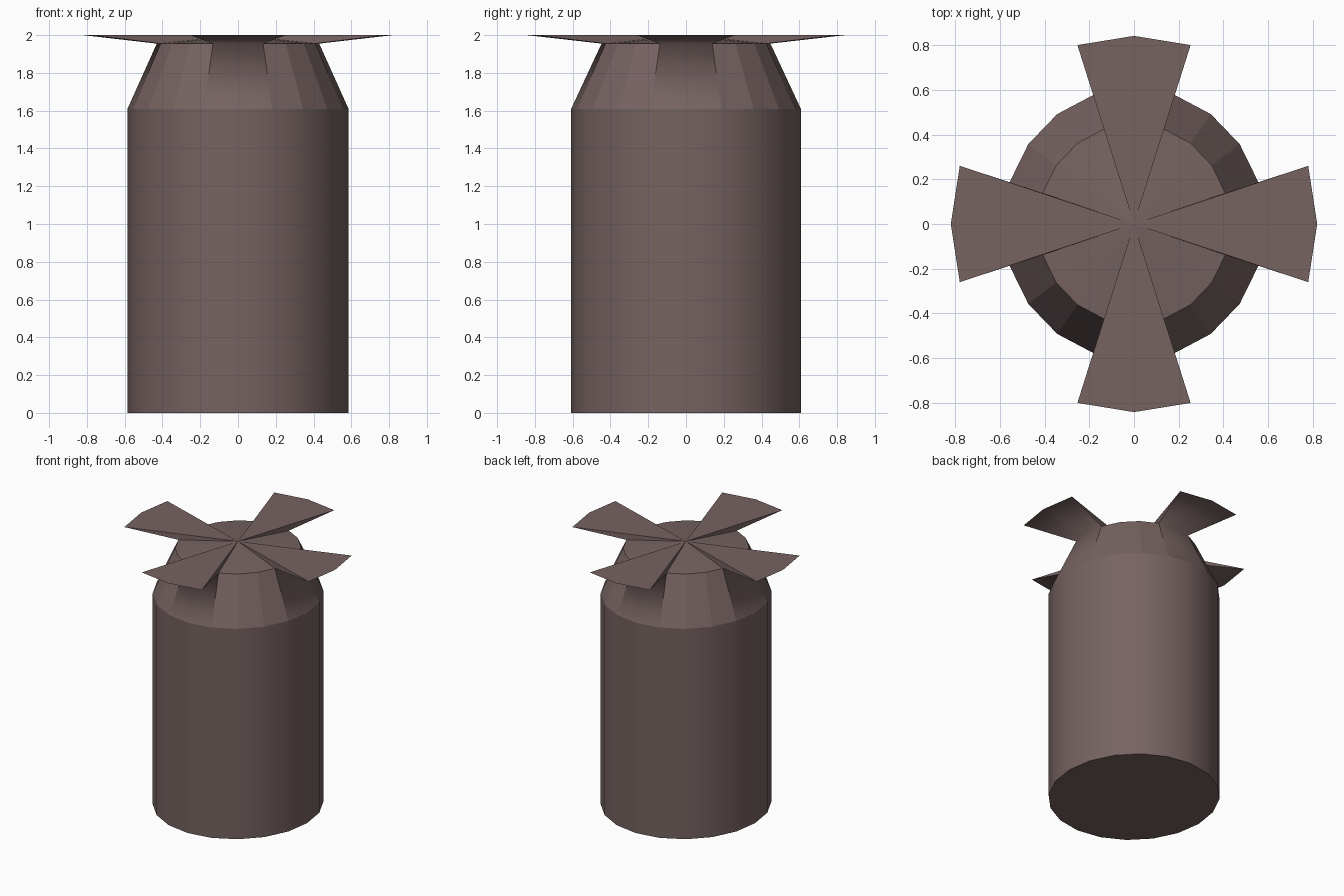
import bpy, bmesh
from math import cos, sin, pi

if "Cube" in bpy.data.objects:
    bpy.data.objects.remove(bpy.data.objects["Cube"])

N = 20
bm = bmesh.new()


def ring_point(i, rx, ry, z):
    a = 2 * pi * i / N
    return bm.verts.new((rx * cos(a), ry * sin(a), z))


def ring(rx, ry, z):
    return [ring_point(i, rx, ry, z) for i in range(N)]


# Rings of the can: foot, shoulder, narrow rim, and centre of the lid
foot = ring(0.585, 0.608, 0.0)
shoulder = ring(0.585, 0.608, 1.61)
rim = ring(0.43, 0.447, 1.955)
centre = bm.verts.new((0, 0, 2.0))

# Outer vertices of the four flaps (three per flap)
tip = {i: ring_point(i, 0.82, 0.842, 2.0) for i in range(N) if i % 5 in (4, 0, 1)}

bm.faces.new(foot[::-1])
smooth_edges = []
for i in range(N):
    j = (i + 1) % N
    # Cylindrical wall and sloping shoulder
    bm.faces.new((foot[i], foot[j], shoulder[j], shoulder[i]))
    bm.faces.new((shoulder[i], shoulder[j], rim[j], rim[i]))
    smooth_edges.append((foot[i], shoulder[i]))
    if i % 5 in (4, 0):
        # Flap: sloping underside flowing out of the shoulder, and flat top
        bm.faces.new((rim[i], rim[j], tip[j], tip[i]))
        bm.faces.new((centre, tip[i], tip[j]))
        smooth_edges.append((rim[i], rim[j]))
        if i % 5 == 4:
            bm.faces.new((centre, rim[i], tip[i]))
            smooth_edges += [(rim[j], tip[j]), (shoulder[j], rim[j]), (centre, tip[j])]
        else:
            bm.faces.new((centre, tip[j], rim[j]))
    else:
        # Shallow cone of the lid between the flaps
        bm.faces.new((centre, rim[i], rim[j]))

bmesh.ops.recalc_face_normals(bm, faces=bm.faces)

# Smooth round wall and flap roots, crisp edges elsewhere
for f in bm.faces:
    f.smooth = True
for e in bm.edges:
    e.smooth = False
for a, b in smooth_edges:
    bm.edges.get((a, b)).smooth = True

mesh = bpy.data.meshes.new("can_with_flaps")
bm.to_mesh(mesh)
bm.free()
can = bpy.data.objects.new("can_with_flaps", mesh)
bpy.context.collection.objects.link(can)

# Dull brown paint
paint = bpy.data.materials.new("dull_brown")
paint.diffuse_color = (0.18, 0.125, 0.12, 1)
paint.use_nodes = True
paint.node_tree.nodes["Principled BSDF"].inputs["Base Color"].default_value = paint.diffuse_color
mesh.materials.append(paint)
